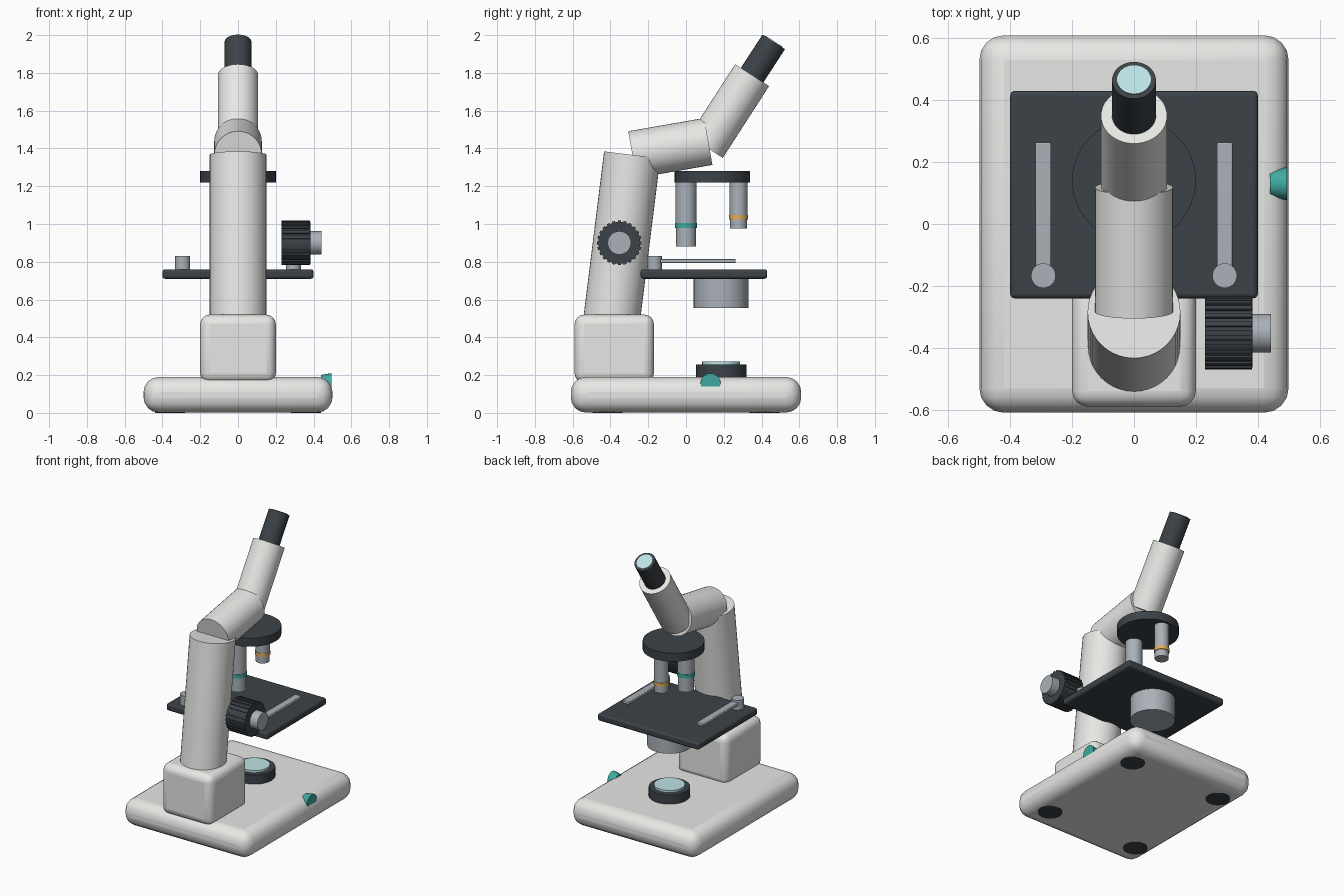
import bpy, bmesh, math
from mathutils import Vector, Matrix

if "Cube" in bpy.data.objects:
    bpy.data.objects.remove(bpy.data.objects["Cube"])


def material(name, rgb):
    m = bpy.data.materials.new(name)
    m.diffuse_color = (*rgb, 1)
    m.use_nodes = True
    m.node_tree.nodes["Principled BSDF"].inputs["Base Color"].default_value = m.diffuse_color
    return m


BODY = material("body_paint", (0.80, 0.81, 0.78))
DARK = material("dark_plastic", (0.045, 0.055, 0.065))
METAL = material("metal", (0.40, 0.44, 0.48))
TEAL = material("teal", (0.05, 0.40, 0.35))
AMBER = material("amber", (0.75, 0.42, 0.10))
GLASS = material("glass", (0.50, 0.76, 0.78))


def finish(name, bm, mat, bevel=0, segments=3):
    mesh = bpy.data.meshes.new(name)
    bm.to_mesh(mesh)
    bm.free()
    ob = bpy.data.objects.new(name, mesh)
    bpy.context.collection.objects.link(ob)
    mesh.materials.append(mat)
    if bevel:
        mod = ob.modifiers.new("bevel", 'BEVEL')
        mod.width, mod.segments = bevel, segments
        mod.limit_method = 'ANGLE'
    bpy.ops.object.select_all(action='DESELECT')
    ob.select_set(True)
    bpy.context.view_layer.objects.active = ob
    bpy.ops.object.shade_smooth_by_angle(angle=math.radians(35))
    return ob


def box(name, lo, hi, mat, bevel=0, segments=3):
    lo, hi = Vector(lo), Vector(hi)
    bm = bmesh.new()
    bmesh.ops.create_cube(bm, size=1, matrix=Matrix.Translation((lo + hi) / 2)
                          @ Matrix.Diagonal((*(hi - lo), 1)))
    return finish(name, bm, mat, bevel, segments)


def rod(name, a, b, r, mat, r2=None, sides=40, bevel=0):
    """Cylinder or cone from point a to point b."""
    a, b = Vector(a), Vector(b)
    bm = bmesh.new()
    rot = (b - a).to_track_quat('Z', 'Y').to_matrix().to_4x4()
    bmesh.ops.create_cone(bm, cap_ends=True, segments=sides, radius1=r,
                          radius2=r if r2 is None else r2, depth=(b - a).length,
                          matrix=Matrix.Translation((a + b) / 2) @ rot)
    return finish(name, bm, mat, bevel, 2)


def disc(name, x, y, z0, z1, r, mat, **kw):
    return rod(name, (x, y, z0), (x, y, z1), r, mat, **kw)


# Base, feet and pillar block
box("base", (-0.5, -0.61, 0.002), (0.5, 0.61, 0.19), BODY, 0.08, 4)
for sx in (-1, 1):
    for sy in (-1, 1):
        disc("foot", sx * 0.36, sy * 0.415, 0, 0.03, 0.08, DARK, sides=24)
box("pillar_block", (-0.2, -0.59, 0.16), (0.2, -0.17, 0.52), BODY, 0.05, 4)

# Leaning arm, head and eyepiece tube
rod("arm", (0, -0.405, 0.40), (0, -0.285, 1.366), 0.15, BODY)
rod("head", (0, -0.284, 1.367), (0, 0.118, 1.437), 0.126, BODY)
tube_top = Vector((0, 0.35, 1.788))
axis = Vector((0, 0.545, 0.838)).normalized()
rod("eyepiece_tube", (0, 0.105, 1.408), tube_top, 0.107, BODY)
eye_top = tube_top + axis * 0.21
rod("eyepiece", tube_top - axis * 0.04, eye_top, 0.071, DARK)
rod("eyepiece_lens", eye_top - axis * 0.01, eye_top + axis * 0.004, 0.055, GLASS)

# Nosepiece with two objectives: y, radius, bottom, band bottom, band top, colour
disc("nosepiece", 0, 0.14, 1.22, 1.28, 0.2, DARK, sides=48)
for y, r, z0, b0, b1, mat in ((0.0, 0.055, 0.88, 0.979, 1.006, TEAL),
                              (0.278, 0.047, 0.975, 1.023, 1.048, AMBER)):
    disc("objective_barrel", 0, y, b1 - 0.005, 1.222, r, METAL, sides=32)
    disc("objective_tip", 0, y, z0, b1, r - 0.002, METAL, sides=32)
    disc("objective_band", 0, y, b0, b1, r + 0.003, mat, sides=32)

# Stage, clips and condenser
box("stage", (-0.4, -0.24, 0.71), (0.4, 0.43, 0.76), DARK, 0.014)
for s in (-1, 1):
    box("stage_clip", (s * 0.293 - 0.025, -0.165, 0.793),
        (s * 0.293 + 0.025, 0.263, 0.815), METAL, 0.004, 2)
    disc("clip_screw", s * 0.293, -0.167, 0.76, 0.83, 0.04, METAL, sides=24)
disc("condenser", 0, 0.186, 0.555, 0.712, 0.145, METAL)

# Lamp in the base
disc("lamp_ring", 0, 0.187, 0.17, 0.256, 0.134, DARK)
disc("lamp_lens", 0, 0.186, 0.25, 0.272, 0.1, GLASS)
rod("lamp_dial", (0.44, 0.13, 0.157), (0.494, 0.13, 0.157), 0.044, TEAL, r2=0.053, sides=20)

# Ribbed focus knob
KY, KZ, RIBS = -0.353, 0.90, 24
rod("focus_knob", (0.229, KY, KZ), (0.383, KY, KZ), 0.111, DARK, sides=48)
bm = bmesh.new()
for i in range(RIBS):
    bmesh.ops.create_cube(bm, size=1, matrix=Matrix.Translation((0.306, KY, KZ))
                          @ Matrix.Rotation(math.tau * i / RIBS, 4, 'X')
                          @ Matrix.Translation((0, 0, 0.108))
                          @ Matrix.Diagonal((0.152, 0.016, 0.02, 1)))
finish("focus_knob_ribs", bm, DARK)
rod("focus_knob_cap", (0.37, KY, KZ), (0.443, KY, KZ), 0.062, METAL, sides=32)
